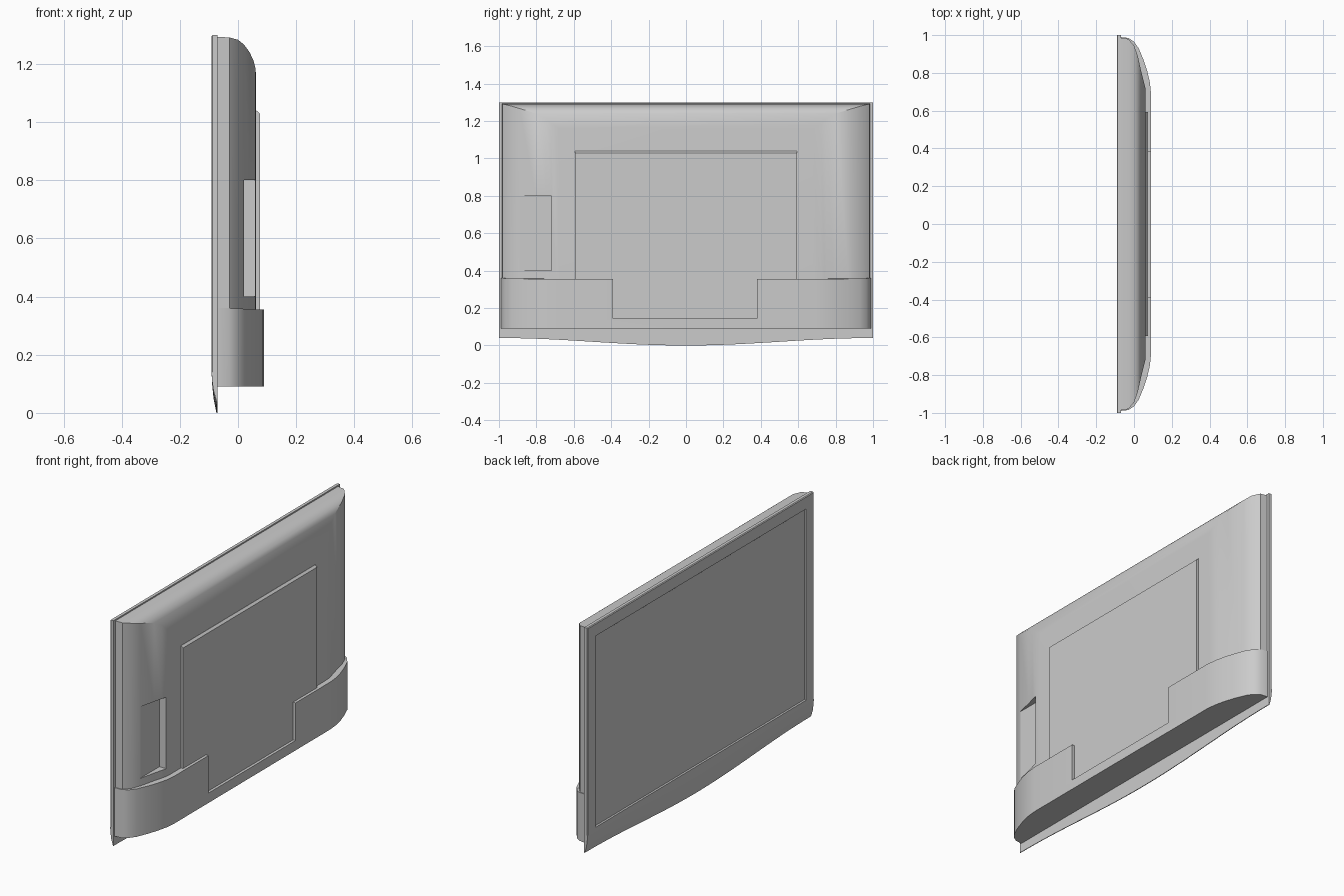
import bpy, bmesh, math

cube = bpy.data.objects.get("Cube")
if cube:
    bpy.data.objects.remove(cube, do_unlink=True)

grey = bpy.data.materials.new("plain grey")
grey.use_nodes = True
grey.diffuse_color = (0.6, 0.6, 0.6, 1)
grey.node_tree.nodes["Principled BSDF"].inputs["Base Color"].default_value = (0.6, 0.6, 0.6, 1)


def loft(name, loops):
    """Skin a row of equal-length point loops and close both ends."""
    bm = bmesh.new()
    rings = [[bm.verts.new(p) for p in loop] for loop in loops]
    n = len(rings[0])
    for a, b in zip(rings, rings[1:]):
        for i in range(n):
            j = (i + 1) % n
            bm.faces.new((a[i], a[j], b[j], b[i]))
    bm.faces.new(rings[0])
    bm.faces.new(rings[-1])
    bmesh.ops.recalc_face_normals(bm, faces=bm.faces)
    mesh = bpy.data.meshes.new(name)
    bm.to_mesh(mesh)
    bm.free()
    mesh.materials.append(grey)
    obj = bpy.data.objects.new(name, mesh)
    bpy.context.collection.objects.link(obj)
    return obj


def slab(name, sections):
    """Upright rectangles (depth, half width, bottom, top) lofted along x."""
    return loft(name, [[(x, -w, lo), (x, w, lo), (x, w, hi), (x, -w, hi)]
                       for x, w, lo, hi in sections])


def select_only(obj):
    bpy.ops.object.select_all(action='DESELECT')
    obj.select_set(True)
    bpy.context.view_layer.objects.active = obj


def cut(obj, x, y, z):
    """Remove a box, given as (min, max) on each axis."""
    cutter = loft("cutter", [[(a, y[0], z[0]), (a, y[1], z[0]),
                              (a, y[1], z[1]), (a, y[0], z[1])] for a in x])
    cutter.hide_render = True
    mod = obj.modifiers.new("cut", 'BOOLEAN')
    mod.object = cutter
    mod.operation = 'DIFFERENCE'
    mod.solver = 'EXACT'
    select_only(obj)
    bpy.ops.object.modifier_apply(modifier=mod.name)
    bpy.data.objects.remove(cutter, do_unlink=True)


def smooth(obj):
    select_only(obj)
    bpy.ops.object.shade_smooth_by_angle(angle=math.radians(30))


# Rounded rear housing: (depth, half width, top)
curve = [(-0.075, 0.985, 1.293), (-0.03, 0.98, 1.291), (0, 0.945, 1.283),
         (0.02, 0.89, 1.267), (0.04, 0.80, 1.24), (0.053, 0.75, 1.212),
         (0.06, 0.72, 1.185), (0.062, 0.68, 1.16)]
housing = slab("rear_housing", [(x, w, 0.1, top) for x, w, top in curve])
cut(housing, (0.018, 0.2), (-0.89, -0.72), (0.4, 0.8))
smooth(housing)

# Raised plate on the back
slab("back_panel", [(0.04, 0.593, 0.12, 1.04), (0.063, 0.593, 0.12, 1.04),
                    (0.075, 0.593, 0.12, 1.03)])

# Wrap-around lower band with a central notch
half = [(-0.075, 0.99), (-0.03, 0.985), (0, 0.965), (0.025, 0.93),
        (0.05, 0.87), (0.07, 0.81), (0.084, 0.75), (0.09, 0.69)]
outline = half + [(x, -y) for x, y in reversed(half)]
band = loft("lower_band", [[(x, y, 0.09) for x, y in outline],
                           [(x, y, 0.36 - 0.04 * (x + 0.03)) for x, y in outline]])
cut(band, (0.07, 0.2), (-0.39, 0.38), (0.145, 0.5))
smooth(band)

# Front bezel with the recessed screen
slab("screen_frame", [(-0.07, 1, 0.14, 1.3), (-0.087, 1, 0.14, 1.3),
                      (-0.091, 0.996, 0.14, 1.296), (-0.091, 0.93, 0.16, 1.23),
                      (-0.085, 0.925, 0.165, 1.225)])

# Chin: tapering lip whose lower edge sags at the centre
lip = [(-0.07, 0), (-0.091, 0), (-0.089, 0.3), (-0.084, 0.65),
       (-0.074, 1), (-0.07, 1)]
loops = []
for i in range(41):
    y = -1 + i / 20
    drop = 0.14 - 0.02 * (1 - math.cos(math.pi * y))
    loops.append([(x, y, 0.14 - s * drop) for x, s in lip])
smooth(loft("chin", loops))
